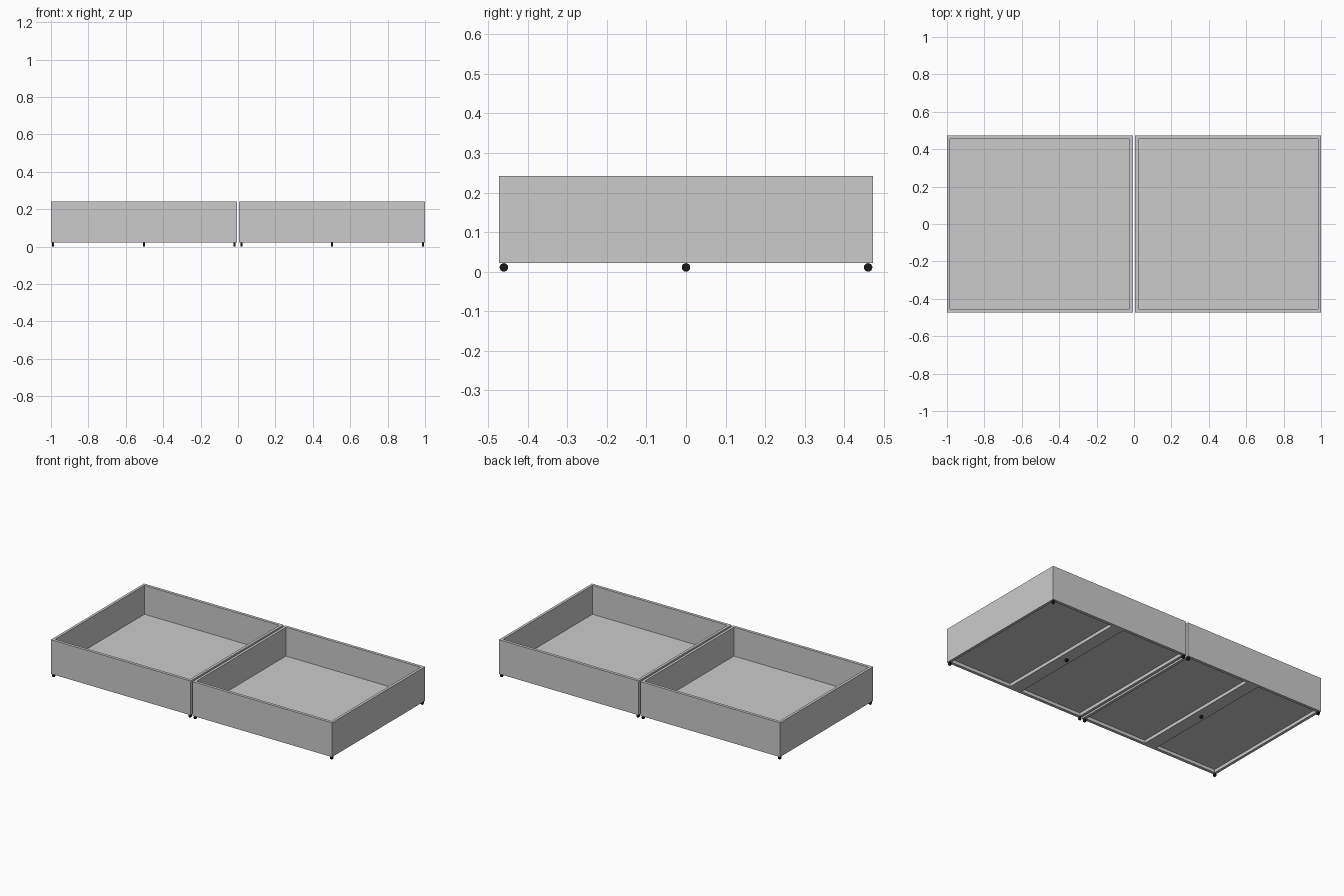
import bpy, bmesh, math

if "Cube" in bpy.data.objects:
    bpy.data.objects.remove(bpy.data.objects["Cube"])

BASE, TOP = 0.0215, 0.2415       # underside and rim height of the boxes
X0, X1, Y = 0.0065, 1.0, 0.4725  # inner end, outer end, half depth
WALL = 0.019
CX = (X0 + X1) / 2

black = bpy.data.materials.new("black_rubber")
black.diffuse_color = (0.01, 0.01, 0.01, 1)
black.use_nodes = True
black.node_tree.nodes["Principled BSDF"].inputs["Base Color"].default_value = black.diffuse_color


def finish(name, bm):
    bmesh.ops.recalc_face_normals(bm, faces=bm.faces)
    me = bpy.data.meshes.new(name)
    bm.to_mesh(me)
    bm.free()
    ob = bpy.data.objects.new(name, me)
    bpy.context.collection.objects.link(ob)
    return ob


def box(name, x0, x1, y0, y1, z0, z1):
    bm = bmesh.new()
    bmesh.ops.create_cube(bm, size=1)
    for v in bm.verts:
        v.co = ((x0 + x1) / 2 + v.co.x * (x1 - x0),
                (y0 + y1) / 2 + v.co.y * (y1 - y0),
                (z0 + z1) / 2 + v.co.z * (z1 - z0))
    return finish(name, bm)


def frame(name, x0, x1):
    # rectangular ring of walls, open at top and bottom
    bm = bmesh.new()
    rings = []
    for inset, z in ((0, BASE), (0, TOP), (WALL, TOP), (WALL, BASE)):
        a, b, d = x0 + inset * 0.9, x1 - inset * 0.9, Y - inset
        rings.append([bm.verts.new((x, y, z))
                      for x, y in ((a, -d), (b, -d), (b, d), (a, d))])
    for k in range(4):
        r, s = rings[k], rings[(k + 1) % 4]
        for i in range(4):
            j = (i + 1) % 4
            bm.faces.new((r[i], r[j], s[j], s[i]))
    return finish(name, bm)


def wheel(name, x, y):
    r = BASE / 2
    bpy.ops.mesh.primitive_cylinder_add(vertices=24, radius=r, depth=0.01,
                                        location=(x, y, r),
                                        rotation=(0, math.pi / 2, 0))
    ob = bpy.context.object
    ob.name = name
    ob.data.materials.append(black)
    bpy.ops.object.shade_smooth_by_angle()


for side, s in (("left", -1), ("right", 1)):
    lo, hi = sorted((s * X0, s * X1))
    c = s * CX
    # walls, raised floor and the central support underneath
    frame(side + "_drawer_walls", lo, hi)
    e = WALL * 0.9
    box(side + "_drawer_floor", lo + e, hi - e, -Y + WALL, Y - WALL, 0.042, 0.056)
    box(side + "_drawer_support", c - 0.042, c + 0.042, -Y + WALL, Y - WALL, BASE, 0.042)
    # castors at four corners and the middle
    spots = [(s * x, y) for x in (0.018, 0.989) for y in (-0.46, 0.46)] + [(c, 0)]
    for i, (x, y) in enumerate(spots):
        wheel(f"{side}_wheel_{i + 1}", x, y)
